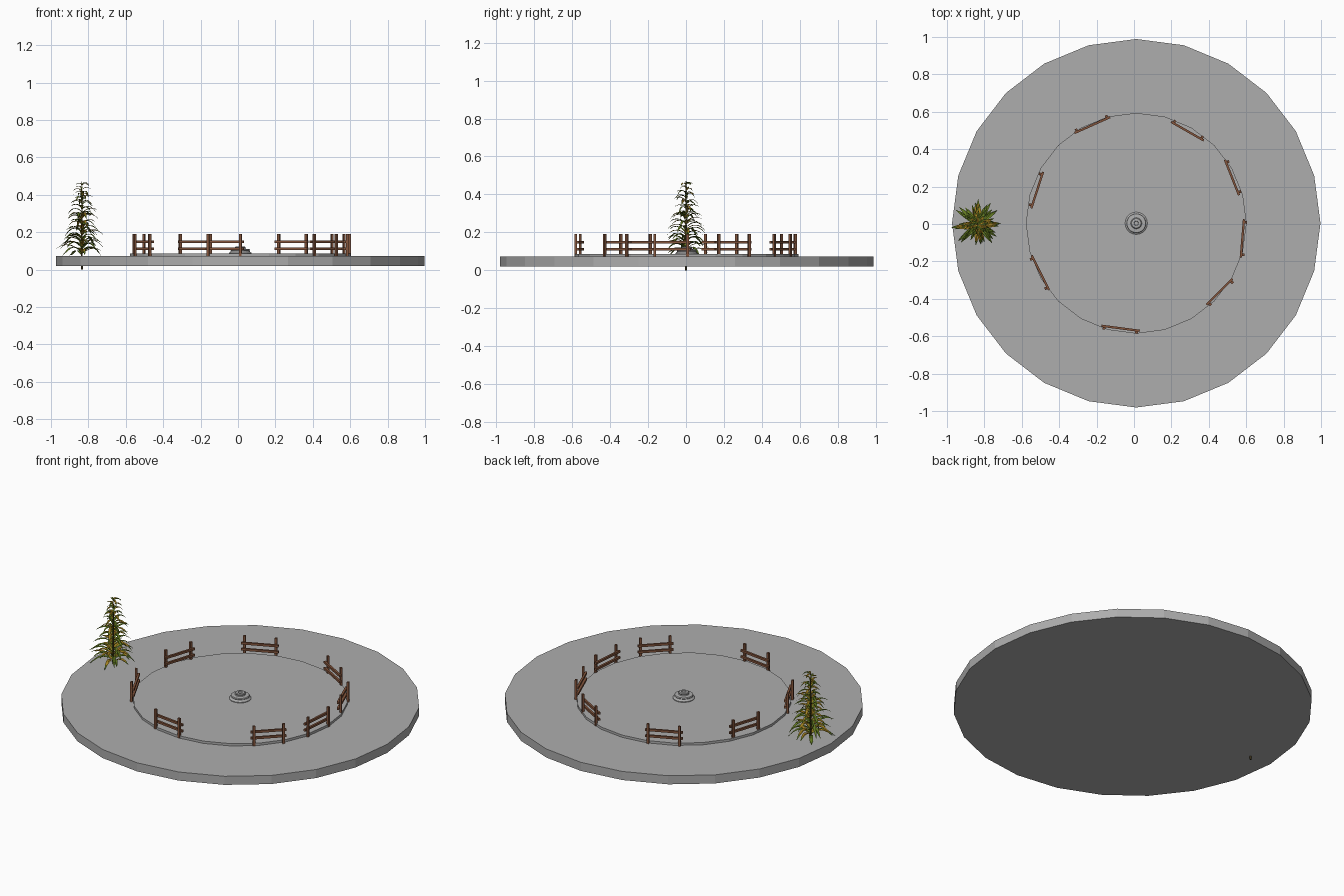
import bpy, bmesh, math, random
from mathutils import Vector, Matrix

random.seed(4)
if "Cube" in bpy.data.objects:
    bpy.data.objects.remove(bpy.data.objects["Cube"])

CENTRE = Vector((0.012, 0.004, 0))


def material(name, rgb):
    m = bpy.data.materials.new(name)
    m.use_nodes = True
    m.diffuse_color = (*rgb, 1)
    m.node_tree.nodes["Principled BSDF"].inputs["Base Color"].default_value = (*rgb, 1)
    return m


STONE = material("grey stone", (0.42, 0.42, 0.42))
WOOD = material("brown wood", (0.23, 0.09, 0.045))
GREEN = material("leaf green", (0.12, 0.19, 0.015))
GOLD = material("leaf gold", (0.36, 0.22, 0.015))
STEM = material("stem brown", (0.07, 0.05, 0.015))


def make(name, bm, *mats):
    bmesh.ops.recalc_face_normals(bm, faces=bm.faces)
    mesh = bpy.data.meshes.new(name)
    bm.to_mesh(mesh)
    bm.free()
    for m in mats:
        mesh.materials.append(m)
    ob = bpy.data.objects.new(name, mesh)
    bpy.context.collection.objects.link(ob)
    return ob


def lathe(name, profile, sides, mat):
    """Closed solid turned from (radius, height) pairs, bottom to top."""
    bm = bmesh.new()
    rings = [[bm.verts.new(CENTRE + Vector((r * math.cos(a), r * math.sin(a), z)))
              for a in (math.tau * i / sides for i in range(sides))]
             for r, z in profile]
    for low, high in zip(rings, rings[1:]):
        for i in range(sides):
            j = (i + 1) % sides
            bm.faces.new((low[i], low[j], high[j], high[i]))
    bm.faces.new(rings[0][::-1])
    bm.faces.new(rings[-1])
    return make(name, bm, mat)


# Ground slab, raised inner floor and stepped centre stone
lathe("ground_slab", [(0.985, 0.02), (0.985, 0.072)], 24, STONE)
lathe("inner_floor", [(0.59, 0.06), (0.59, 0.086)], 24, STONE)
lathe("centre_stone", [(0.06, 0.08), (0.06, 0.09), (0.053, 0.095), (0.05, 0.1),
                       (0.053, 0.104), (0.05, 0.109), (0.03, 0.111), (0.027, 0.115),
                       (0.029, 0.12), (0.025, 0.124), (0.013, 0.125), (0.011, 0.121)],
      20, STONE)


# Fence sections: two posts outside two rails
def add_box(bm, matrix, centre, size):
    place = matrix @ Matrix.Translation(centre) @ Matrix.Diagonal((*size, 1))
    bmesh.ops.create_cube(bm, size=1, matrix=place)


def fence(name, start, end):
    a, b = Vector((*start, 0)), Vector((*end, 0))
    along = (b - a).normalized()
    mid = (a + b) / 2
    out = Vector((along.y, -along.x, 0))
    if out.dot(mid) < 0:
        out.negate()
    matrix = Matrix.Translation(mid) @ Matrix((along, out, (0, 0, 1))).transposed().to_4x4()
    length = (b - a).length
    bm = bmesh.new()
    for side in (-1, 1):
        add_box(bm, matrix, (side * (length / 2 - 0.016), 0.008, 0.13), (0.014, 0.012, 0.122))
    for z in (0.112, 0.149):
        add_box(bm, matrix, (0, -0.004, z), (length, 0.012, 0.013))
    make(name, bm, WOOD)


sections = [
    ((-0.32, 0.49), (-0.13, 0.575)), ((0.2, 0.55), (0.375, 0.45)),
    ((0.49, 0.345), (0.565, 0.155)), ((0.592, 0.025), (0.575, -0.18)),
    ((0.53, -0.295), (0.39, -0.435)), ((0.03, -0.575), (-0.175, -0.548)),
    ((-0.55, -0.17), (-0.458, -0.355)), ((-0.49, 0.28), (-0.553, 0.085))]
for number, (start, end) in enumerate(sections, 1):
    fence(f"fence_{number}", start, end)

# Plant stem, slightly tapered and rooted through the slab
ROOT = Vector((-0.835, 0, 0))
bm = bmesh.new()
bmesh.ops.create_cone(bm, segments=6, radius1=0.006, radius2=0.002, depth=0.47,
                      cap_ends=True, matrix=Matrix.Translation(ROOT + Vector((0, 0, 0.235))))
make("plant_stem", bm, STEM)


# Arching leaves: narrow folded blades that rise and then droop
def add_leaf(bm, angle, z, reach, rise, droop, width, gold):
    out = Vector((math.cos(angle), math.sin(angle), 0))
    side = Vector((-out.y, out.x, 0))
    steps = 5
    rows = []
    for i in range(steps + 1):
        t = i / steps
        spine = ROOT + out * reach * t + Vector((0, 0, z + rise * t - droop * t * t))
        spine.z = max(spine.z, 0.076)
        half = width / 2 * math.sin(math.pi * (0.12 + 0.88 * t)) ** 0.8 if i < steps else 0.0005
        lift = Vector((0, 0, half * 0.35))
        rows.append([bm.verts.new(p) for p in
                     (spine - side * half + lift, spine, spine + side * half + lift)])
    for i, (r, s) in enumerate(zip(rows, rows[1:])):
        for k in range(2):
            face = bm.faces.new((r[k], s[k], s[k + 1], r[k + 1]))
            face.material_index = 1 if gold and i < steps - 1 else 0


bm = bmesh.new()
tiers = 13
for tier in range(tiers):
    t = tier / (tiers - 1)
    count = 8 if t < 0.6 else 6
    for n in range(count):
        angle = math.tau * n / count + tier * 2.4 + random.uniform(-0.2, 0.2)
        reach = (0.14 - 0.095 * t) * random.uniform(0.75, 1.1)
        add_leaf(bm, angle, 0.085 + 0.36 * t + random.uniform(-0.012, 0.012), reach,
                 reach * 0.95, reach * random.uniform(0.75, 1.2),
                 0.024 - 0.01 * t, (n + tier) % 2 == 0)
make("plant_leaves", bm, GREEN, GOLD)
